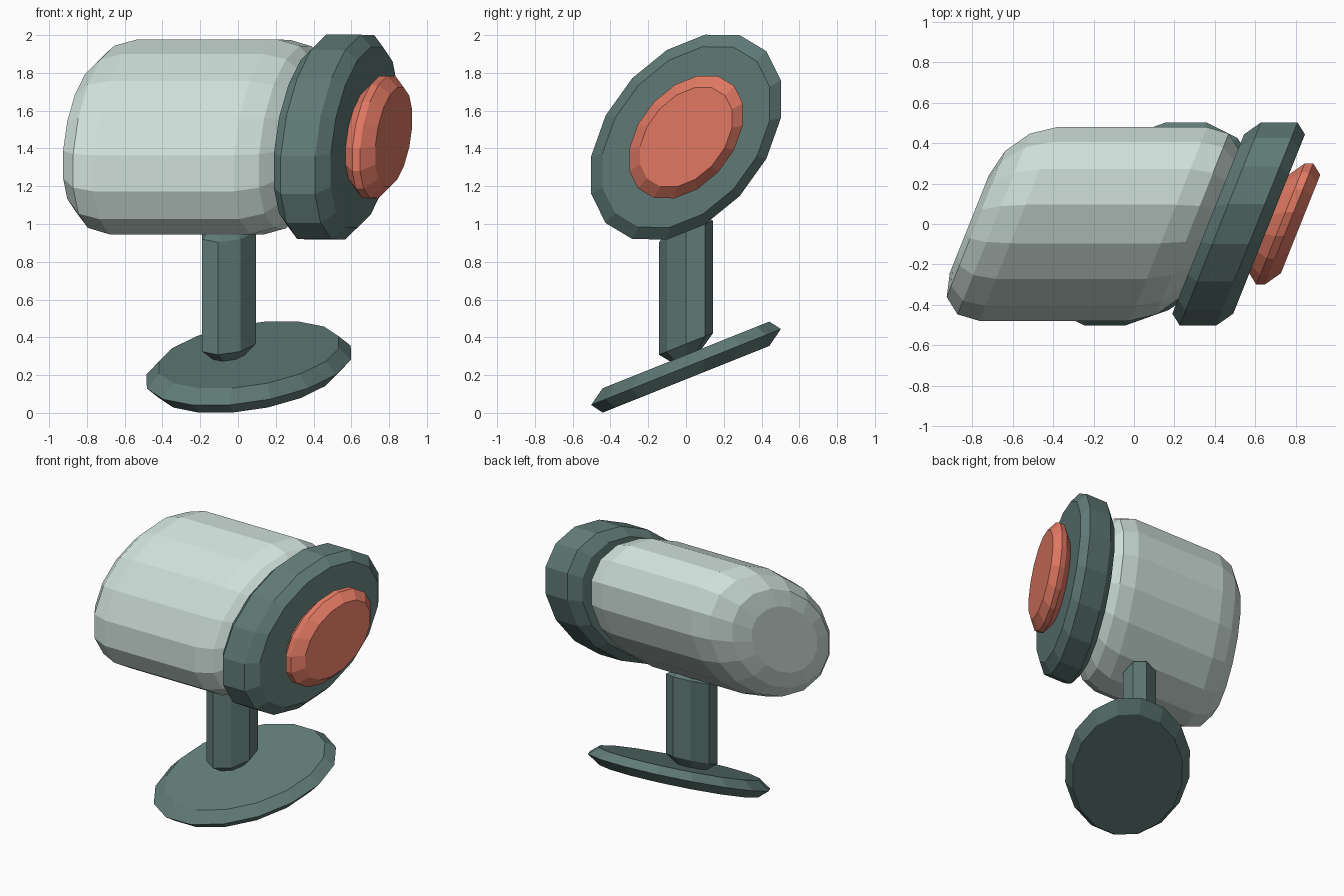
import bpy, bmesh, math
from mathutils import Matrix, Vector

if "Cube" in bpy.data.objects:
    bpy.data.objects.remove(bpy.data.objects["Cube"])

# The whole model leans: x and z both shift with y
SHEAR = Matrix(((1, 0.4, 0), (0, 1, 0), (0, 0.4, 1)))


def material(name, rgb):
    m = bpy.data.materials.new(name)
    m.diffuse_color = (*rgb, 1)
    m.use_nodes = True
    m.node_tree.nodes["Principled BSDF"].inputs["Base Color"].default_value = m.diffuse_color
    return m


dark = material("dark_slate", (0.115, 0.195, 0.182))
pale = material("pale_shell", (0.62, 0.74, 0.70))
coral = material("coral", (0.75, 0.19, 0.125))


def lathe(name, profile, axis, centre, sides, offset, mat):
    """Turn (radius, distance) points around the x or z axis, cap both ends, then shear."""
    bm = bmesh.new()
    rings = []
    for r, d in profile:
        ring = []
        for i in range(sides):
            a = 2 * math.pi * (i + offset) / sides
            u, v = r * math.cos(a), r * math.sin(a)
            p = Vector((d, u, v)) if axis == "x" else Vector((u, v, d))
            ring.append(bm.verts.new(SHEAR @ (p + Vector(centre))))
        rings.append(ring)
    for a, b in zip(rings, rings[1:]):
        for i in range(sides):
            j = (i + 1) % sides
            bm.faces.new((a[i], a[j], b[j], b[i]))
    bm.faces.new(rings[0][::-1])
    bm.faces.new(rings[-1])
    bmesh.ops.recalc_face_normals(bm, faces=bm.faces)
    me = bpy.data.meshes.new(name)
    bm.to_mesh(me)
    bm.free()
    me.materials.append(mat)
    ob = bpy.data.objects.new(name, me)
    bpy.context.collection.objects.link(ob)
    return ob


def rounded(r, d0, d1, bevel, segments=1):
    """Profile of a cylinder with bevelled ends."""
    steps = [math.pi / 2 * k / segments for k in range(segments + 1)]
    start = [(r - bevel + bevel * math.sin(t), d0 + bevel - bevel * math.cos(t)) for t in steps]
    return start + [(q, d0 + d1 - d) for q, d in reversed(start)]


AXIS = (0, 0, 1.46)

# Round foot with a pointed rim
lathe("base", [(0.45, 0.178), (0.512, 0.243), (0.45, 0.307)], "z", (0.057, 0, 0), 16, 0.5, dark)
# Octagonal post
lathe("post", rounded(0.143, 0.305, 1.02, 0.06), "z", (-0.048, 0, 0), 8, 0, dark)
# Barrel housing with rounded ends
lathe("housing", rounded(0.488, -0.814, 0.41, 0.24, 3), "x", AXIS, 16, 0.5, pale)
# Front collar
lathe("collar", rounded(0.512, 0.367, 0.668, 0.06), "x", AXIS, 16, 0.5, dark)
# Lens disc
lathe("lens", rounded(0.306, 0.667, 0.824, 0.058), "x", AXIS, 16, 0.5, coral)
